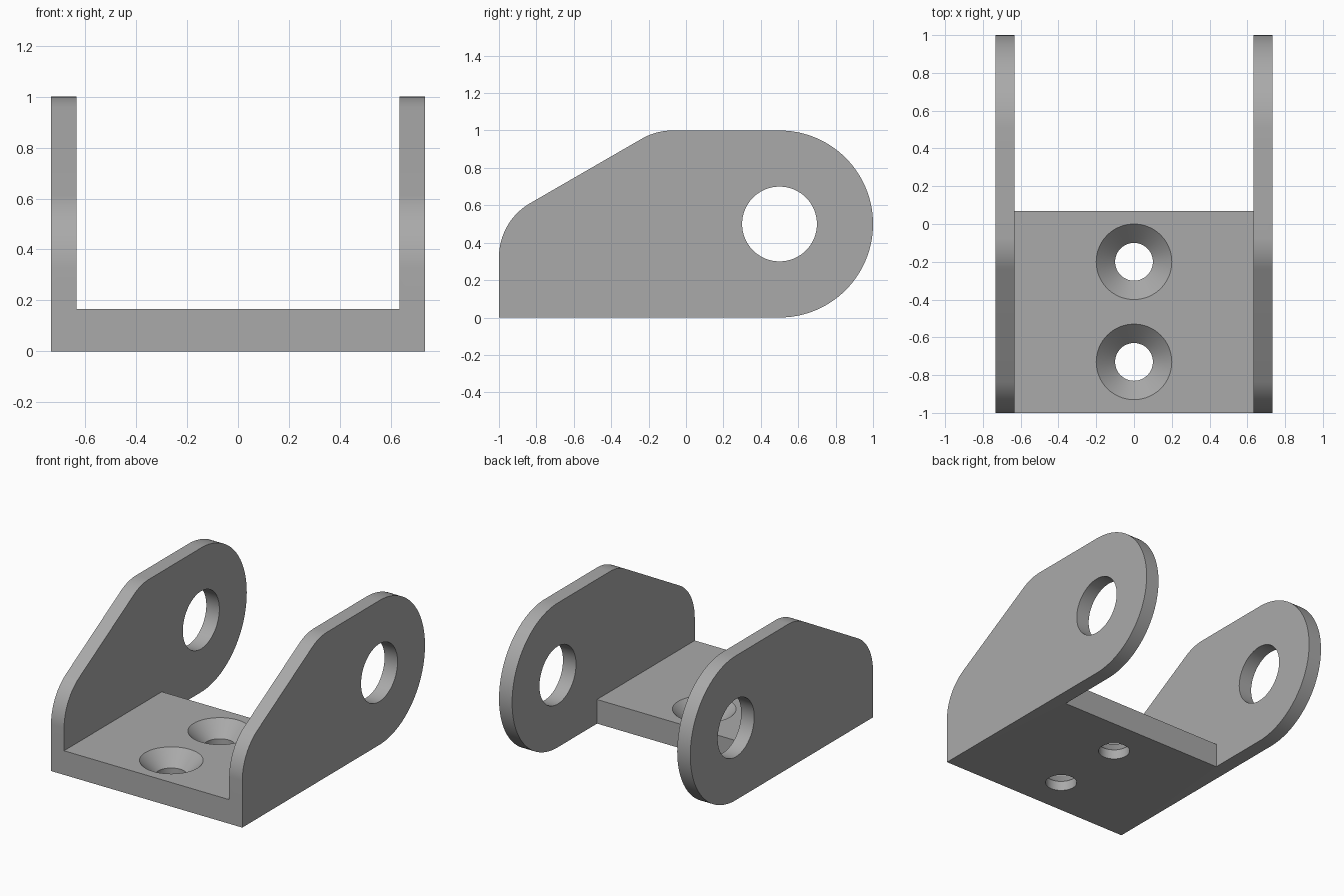
import bpy, bmesh, math
from mathutils import Vector, Matrix

cube = bpy.data.objects.get("Cube")
if cube:
    bpy.data.objects.remove(cube, do_unlink=True)

HALF_W = 0.733      # outer half width
INNER = 0.633       # half width between the side plates
BASE_TOP = 0.167
BASE_END = 0.07
FILLET = 0.333

steel = bpy.data.materials.new("plain grey")
steel.use_nodes = True
grey = (0.4, 0.4, 0.4, 1)
steel.diffuse_color = grey
steel.node_tree.nodes["Principled BSDF"].inputs["Base Color"].default_value = grey


def finish(name, bm):
    bmesh.ops.recalc_face_normals(bm, faces=bm.faces)
    mesh = bpy.data.meshes.new(name)
    bm.to_mesh(mesh)
    bm.free()
    mesh.materials.append(steel)
    obj = bpy.data.objects.new(name, mesh)
    bpy.context.collection.objects.link(obj)
    return obj


def box(name, lo, hi):
    bm = bmesh.new()
    bmesh.ops.create_cube(bm, size=1)
    lo, hi = Vector(lo), Vector(hi)
    for v in bm.verts:
        v.co = (lo + hi) / 2 + v.co * (hi - lo)
    return finish(name, bm)


def arc(cy, cz, r, start, end, steps):
    angles = [math.radians(start + (end - start) * i / steps) for i in range(steps + 1)]
    return [(cy + r * math.cos(a), cz + r * math.sin(a)) for a in angles]


def revolve(name, profile, y, steps=64):
    """Closed solid turned around a vertical axis."""
    bm = bmesh.new()
    rings = []
    for r, z in profile:
        ring = [bm.verts.new((px, y + py, z)) for px, py in arc(0, 0, r, 0, 360, steps)[:-1]]
        rings.append(ring)
    for a, b in zip(rings, rings[1:]):
        for i in range(steps):
            j = (i + 1) % steps
            bm.faces.new((a[i], a[j], b[j], b[i]))
    bm.faces.new(rings[0])
    bm.faces.new(rings[-1])
    return finish(name, bm)


# Side outline: round nose at the back, sloped and filleted front
corner_y = -0.16
slope = math.tan(math.radians(30))
corner_z = 1 - (corner_y + 1) * slope
top_y = corner_y + FILLET * math.tan(math.radians(15))
low_z = corner_z - FILLET * math.tan(math.radians(30))
outline = [(-1, 0)]
outline += arc(0.5, 0.5, 0.5, -90, 90, 64)
outline += arc(top_y, 1 - FILLET, FILLET, 90, 120, 12)
outline += arc(-1 + FILLET, low_z, FILLET, 120, 180, 20)

bm = bmesh.new()
face = bm.faces.new([bm.verts.new((-HALF_W, y, z)) for y, z in outline])
extruded = bmesh.ops.extrude_face_region(bm, geom=[face])["geom"]
bmesh.ops.translate(bm, vec=(2 * HALF_W, 0, 0),
                    verts=[g for g in extruded if isinstance(g, bmesh.types.BMVert)])
bracket = finish("clevis_bracket", bm)

# Channel between the plates and the open space behind the base
cutters = [
    box("channel_cutter", (-INNER, -2, BASE_TOP), (INNER, 2, 2)),
    box("rear_gap_cutter", (-INNER, BASE_END, -1), (INNER, 2, 2)),
]

# Pivot hole through both plates
bm = bmesh.new()
bmesh.ops.create_cone(bm, cap_ends=True, segments=64, radius1=0.2, radius2=0.2, depth=2,
                      matrix=Matrix.Translation((0, 0.5, 0.5)) @ Matrix.Rotation(math.pi / 2, 4, "Y"))
cutters.append(finish("pivot_hole_cutter", bm))

# Countersunk screw holes
sink = [(0.1, -0.1), (0.1, BASE_TOP - 0.1), (0.2, BASE_TOP), (0.2, BASE_TOP + 0.1)]
for y in (-0.2, -0.73):
    cutters.append(revolve("screw_hole_cutter", sink, y))

bpy.context.view_layer.objects.active = bracket
for cutter in cutters:
    cutter.hide_render = True
    mod = bracket.modifiers.new(cutter.name, "BOOLEAN")
    mod.operation = "DIFFERENCE"
    mod.solver = "EXACT"
    mod.object = cutter
    bpy.ops.object.modifier_apply(modifier=mod.name)
    bpy.data.objects.remove(cutter, do_unlink=True)

# Smooth curved walls, crisp edges
bpy.ops.object.select_all(action="DESELECT")
bracket.select_set(True)
bpy.ops.object.shade_smooth_by_angle(angle=math.radians(25))
